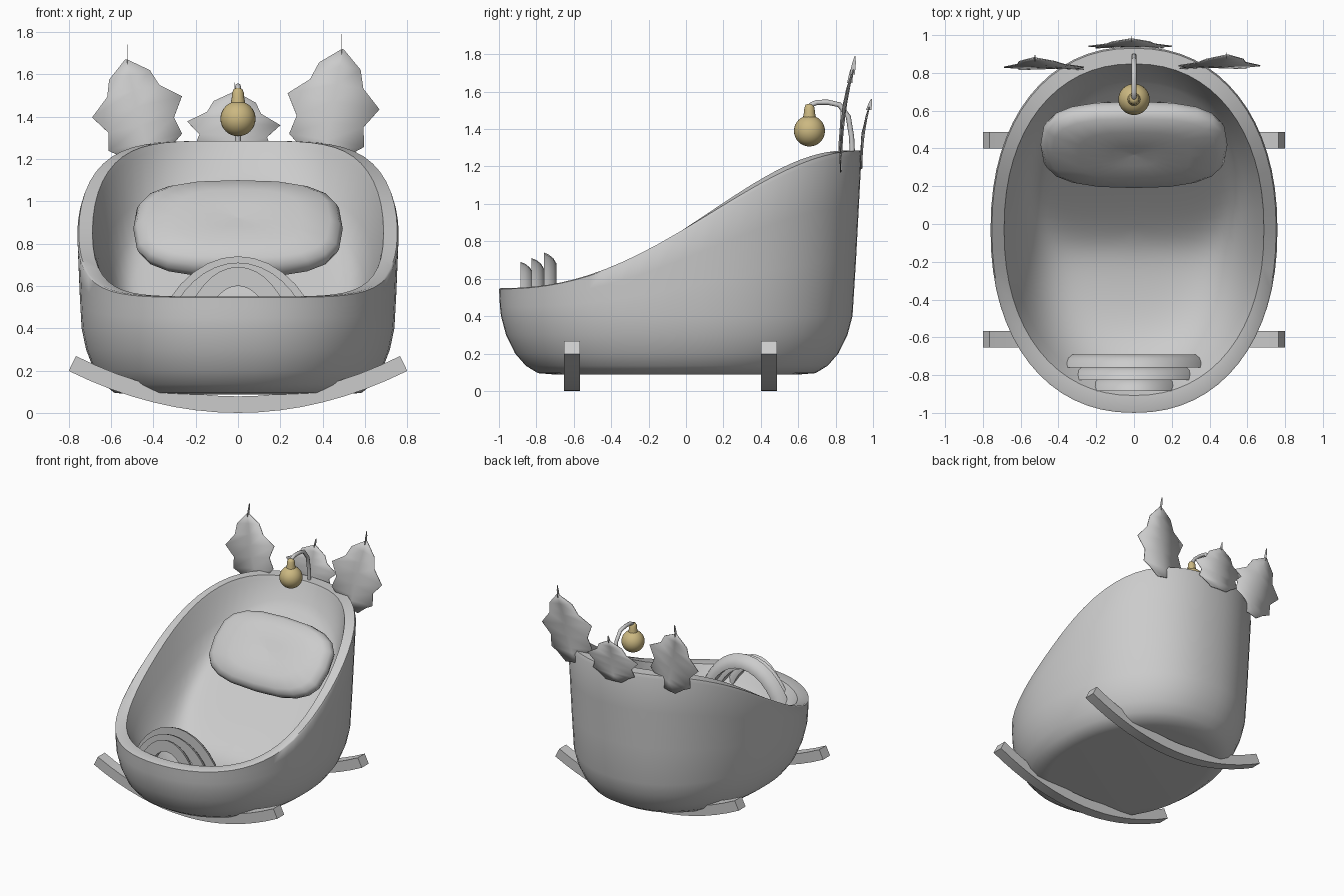
import bpy
import math
from mathutils import Vector

if "Cube" in bpy.data.objects:
    bpy.data.objects.remove(bpy.data.objects["Cube"], do_unlink=True)


def material(name, color):
    mat = bpy.data.materials.new(name)
    mat.diffuse_color = (*color, 1)
    mat.use_nodes = True
    mat.node_tree.nodes["Principled BSDF"].inputs["Base Color"].default_value = (*color, 1)
    return mat


GREY = material("soft grey", (0.6, 0.6, 0.6))
GOLD = material("pale gold", (0.6, 0.48, 0.22))


def smooth(obj, angle):
    bpy.ops.object.select_all(action="DESELECT")
    obj.select_set(True)
    bpy.context.view_layer.objects.active = obj
    bpy.ops.object.shade_smooth_by_angle(angle=math.radians(angle))


def add_mesh(name, verts, faces, mat, angle=40):
    mesh = bpy.data.meshes.new(name)
    mesh.from_pydata(verts, [], faces)
    mesh.materials.append(mat)
    obj = bpy.data.objects.new(name, mesh)
    bpy.context.collection.objects.link(obj)
    bpy.ops.object.select_all(action="DESELECT")
    obj.select_set(True)
    bpy.context.view_layer.objects.active = obj
    bpy.ops.object.mode_set(mode="EDIT")
    bpy.ops.mesh.select_all(action="SELECT")
    bpy.ops.mesh.normals_make_consistent(inside=False)
    bpy.ops.object.mode_set(mode="OBJECT")
    smooth(obj, angle)
    return obj


def loft(name, rings, mat, angle=40):
    """Skin a list of closed rings and cap both ends."""
    n = len(rings[0])
    verts = [p for ring in rings for p in ring]
    faces = [(r * n + i, r * n + (i + 1) % n, (r + 1) * n + (i + 1) % n, (r + 1) * n + i)
             for r in range(len(rings) - 1) for i in range(n)]
    faces += [tuple(range(n)), tuple(range(len(verts) - n, len(verts)))]
    return add_mesh(name, verts, faces, mat, angle)


def rounded(v, power):
    return math.copysign(abs(v) ** power, v)


# Tub: slightly squared oval shell whose rim sweeps up towards the back
SEGMENTS = 64
ANGLES = [2 * math.pi * i / SEGMENTS for i in range(SEGMENTS)]


def across(a):
    return rounded(math.cos(a), 0.91)


def along(a):
    return rounded(math.sin(a), 0.91)


def rim_height(a):
    t = ((along(a) + 1) / 2) ** 1.18
    return 0.55 + 0.735 * t * t * (3 - 2 * t)


def tub_ring(scale, height):
    """scale and height are functions of the angle."""
    return [(0.76 * scale(a) * across(a), -0.03 + 0.97 * scale(a) * along(a), height(a))
            for a in ANGLES]


def outer_ring(base, height):
    return tub_ring(lambda a: base - 0.048 * (rim_height(a) - height(a)) / 0.88, height)


def bed_height(a, s):
    """Rounded bowl blended with a sloping backrest."""
    bowl = 0.22 + (rim_height(a) - 0.22) * s ** 5
    backrest = 0.3 + 0.97 * 0.905 * s * along(a)
    blend = (bowl + backrest + math.hypot(bowl - backrest, 0.12)) / 2
    return min(blend, rim_height(a))


rings = [outer_ring(b, lambda a, z=z: z) for z, b in
         ((0.088, 0.72), (0.095, 0.81), (0.135, 0.875), (0.2, 0.93), (0.3, 0.975), (0.4, 0.997))]
rings += [outer_ring(1, lambda a, f=f: 0.4 + f * (rim_height(a) - 0.4)) for f in (0.33, 0.66, 0.97)]
rings.append(tub_ring(lambda a: 0.99, rim_height))
rings.append(tub_ring(lambda a: 0.905, rim_height))
for k in range(20):
    s = max(0.99 - k / 19, 0.01)
    rings.append(tub_ring(lambda a: 0.905 * s, lambda a: bed_height(a, s)))
loft("tub", rings, GREY, 50)

# Rockers: curved beams under the tub
for name, y in (("front_rocker", -0.61), ("back_rocker", 0.443)):
    rings = []
    for i in range(17):
        x = -0.8 + 0.1 * i
        z = 0.31 * x * x
        up = Vector((-0.62 * x, 1)).normalized() * 0.078
        rings.append([(x, y - 0.043, z), (x, y + 0.043, z),
                      (x + up.x, y + 0.043, z + up.y), (x + up.x, y - 0.043, z + up.y)])
    loft(name, rings, GREY, 30)

# Pillow: plump rounded cushion leaning on the back of the tub
ALONG, NORMAL = Vector((0, 0.707, 0.707)), Vector((0, -0.707, 0.707))
rings = []
for scale, lift in ((0.01, -0.08), (0.6, -0.085), (0.88, -0.065), (0.97, -0.035), (1, 0),
                    (0.97, 0.035), (0.88, 0.065), (0.6, 0.085), (0.25, 0.085), (0.01, 0.075)):
    ring = []
    for i in range(20):
        a = 2 * math.pi * i / 20
        p = Vector((0, 0.42, 0.87)) + NORMAL * lift
        p += Vector((0.495 * scale * rounded(math.cos(a), 0.72), 0, 0))
        p += ALONG * (0.295 * scale * rounded(math.sin(a), 0.65))
        ring.append(tuple(p))
    rings.append(ring)
loft("pillow", rings, GREY, 60)

# Foot arches: three overlapping bands growing towards the middle
for k, (y, top, half, start) in enumerate(((-0.885, 0.69, 0.3, 25), (-0.825, 0.71, 0.39, 25),
                                           (-0.76, 0.74, 0.43, 12))):
    rings = []
    for i in range(17):
        a = math.radians(start + (180 - 2 * start) * i / 16)
        ring = []
        for dy, inset in ((0, 0.09), (0, 0), (0.025, 0.01), (0.05, 0.03), (0.068, 0.06), (0.068, 0.09)):
            ring.append(((half - inset) * math.cos(a), y + dy,
                         0.15 + (top - 0.15 - inset) * math.sin(a)))
        rings.append(ring)
    loft(f"foot_arch_{k + 1}", rings, GREY, 45)

# Holly leaves: mirrored spiky outline (half width, length), bent backwards
HALF_LEAF = ((0.07, 0), (0.13, 0.07), (0.18, 0.11), (0.16, 0.2), (0.22, 0.297),
             (0.128, 0.38), (0.1, 0.465), (0.005, 0.546))


def leaf(name, base, lean, wide, tall, bend, spike):
    def place(u, v):
        lx, lz = u * wide, v * tall
        return (base[0] + lx * math.cos(lean) + lz * math.sin(lean),
                base[1] + bend * (v / 0.546) ** 2 + 0.05 * (0.1 - abs(u)),
                base[2] + lz * math.cos(lean) - lx * math.sin(lean))
    verts, faces = [], []
    for u, v in HALF_LEAF:
        verts += [place(-u, v), place(0, v), place(u, v)]
    for i in range(0, len(verts) - 3, 3):
        faces += [(i, i + 1, i + 4, i + 3), (i + 1, i + 2, i + 5, i + 4)]
    obj = add_mesh(name, verts, faces, GREY, 30)
    thick = obj.modifiers.new("thickness", "SOLIDIFY")
    thick.thickness = 0.006
    thick.offset = 0
    # Thin pointed tip, a blade seen edge-on from the front
    x, y, z = place(0, 0.52)
    rings = []
    for f, r in ((0, 0.014), (0.6, 0.01), (1, 0.003)):
        rings.append([(x + 0.0015 * dx, y + 0.015 * f + r * dy, z + f * (spike - z))
                      for dx, dy in ((1, 1), (-1, 1), (-1, -1), (1, -1))])
    loft(name + "_tip", rings, GREY, 30)


leaf("right_leaf", (-0.415, 0.82, 1.18), -0.23, 0.99, 0.92, 0.055, 1.74)
leaf("left_leaf", (0.4, 0.825, 1.18), 0.175, 1, 1, 0.065, 1.79)
leaf("middle_leaf", (-0.027, 0.935, 1.19), 0.04, 1, 0.6, 0.04, 1.56)

# Hook: bent wire rising from the back rim
curve = bpy.data.curves.new("hook", "CURVE")
curve.dimensions = "3D"
curve.bevel_depth = 0.014
curve.bevel_resolution = 2
curve.use_fill_caps = True
path = ((0.89, 1.26), (0.885, 1.36), (0.868, 1.465), (0.82, 1.53), (0.76, 1.543),
        (0.7, 1.543), (0.67, 1.53), (0.66, 1.5))
spline = curve.splines.new("POLY")
spline.points.add(len(path) - 1)
for point, (y, z) in zip(spline.points, path):
    point.co = (0, y, z, 1)
curve.materials.append(GREY)
hook = bpy.data.objects.new("hook", curve)
bpy.context.collection.objects.link(hook)

# Hanging bauble and its cap
bpy.ops.mesh.primitive_uv_sphere_add(segments=32, ring_count=16, radius=0.083, location=(0, 0.66, 1.39))
bauble = bpy.context.object
bauble.name = "bauble"
bauble.data.materials.append(GOLD)
smooth(bauble, 40)

rings = []
for r, z in ((0.036, 1.455), (0.03, 1.485), (0.027, 1.515), (0.02, 1.53), (0.008, 1.535)):
    rings.append([(r * math.cos(math.pi * i / 8), 0.66 + r * math.sin(math.pi * i / 8), z)
                  for i in range(16)])
loft("bauble_cap", rings, GOLD, 50)
